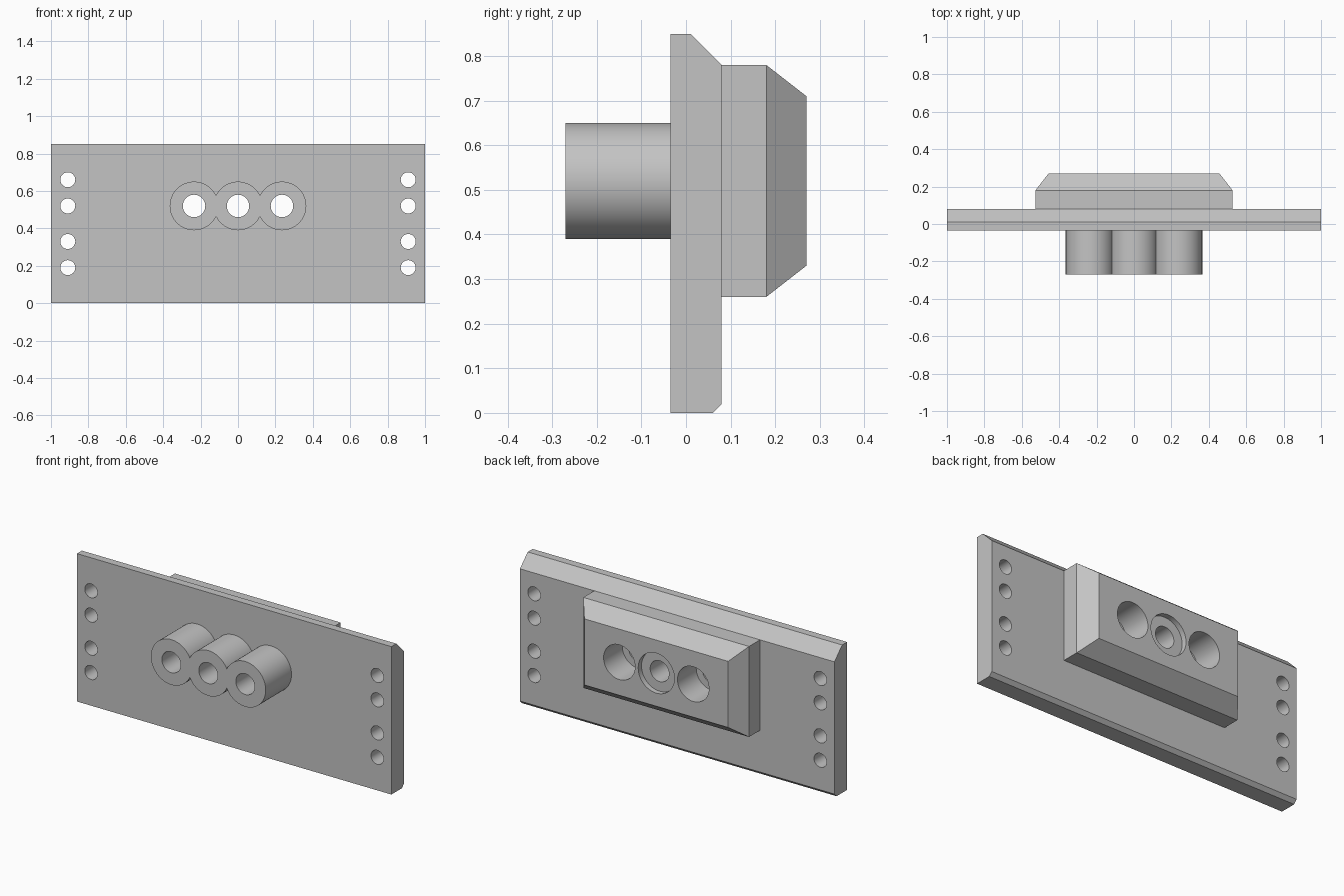
import bpy
import bmesh
from math import radians
from mathutils import Matrix

cube = bpy.data.objects.get("Cube")
if cube:
    bpy.data.objects.remove(cube, do_unlink=True)

grey = bpy.data.materials.new("plain grey")
grey.use_nodes = True
GREY = (0.55, 0.55, 0.55, 1)
grey.diffuse_color = GREY
grey.node_tree.nodes["Principled BSDF"].inputs["Base Color"].default_value = GREY


def finish(name, bm):
    bmesh.ops.recalc_face_normals(bm, faces=bm.faces)
    mesh = bpy.data.meshes.new(name)
    bm.to_mesh(mesh)
    bm.free()
    mesh.materials.append(grey)
    obj = bpy.data.objects.new(name, mesh)
    bpy.context.collection.objects.link(obj)
    return obj


def loft(name, rings):
    """Join rings of points into a capped solid."""
    bm = bmesh.new()
    loops = [[bm.verts.new(p) for p in ring] for ring in rings]
    n = len(loops[0])
    for a, b in zip(loops, loops[1:]):
        for i in range(n):
            j = (i + 1) % n
            bm.faces.new((a[i], a[j], b[j], b[i]))
    bm.faces.new(loops[0])
    bm.faces.new(loops[-1])
    return finish(name, bm)


def rod(name, x, z, radius, y0, y1, segments=48):
    """Cylinder lying along y."""
    bm = bmesh.new()
    place = Matrix.Translation((x, (y0 + y1) / 2, z)) @ Matrix.Rotation(radians(90), 4, "X")
    bmesh.ops.create_cone(bm, cap_ends=True, segments=segments, radius1=radius,
                          radius2=radius, depth=y1 - y0, matrix=place)
    return finish(name, bm)


def combine(target, other, operation):
    mod = target.modifiers.new(operation.lower(), "BOOLEAN")
    mod.operation = operation
    mod.solver = "EXACT"
    mod.object = other
    bpy.context.view_layer.objects.active = target
    bpy.ops.object.modifier_apply(modifier=mod.name)
    bpy.data.objects.remove(other, do_unlink=True)


# Long mounting plate with chamfered back edges
profile = [(-0.035, 0), (0.06, 0), (0.08, 0.02), (0.08, 0.78), (0.01, 0.85), (-0.035, 0.85)]
body = loft("mounting_plate", [[(x, y, z) for y, z in profile] for x in (-1, 1)])


# Raised back block with sloping rim
def rectangle(half, y, z0, z1):
    return [(-half, y, z0), (half, y, z0), (half, y, z1), (-half, y, z1)]


block = loft("back_block", [rectangle(0.527, 0.03, 0.26, 0.78),
                            rectangle(0.527, 0.18, 0.26, 0.78),
                            rectangle(0.457, 0.27, 0.33, 0.71)])
combine(body, block, "UNION")

# Three overlapping front tubes
BORE_Z = 0.52
bores = (-0.235, 0, 0.235)
for x in bores:
    combine(body, rod("front_tube", x, BORE_Z, 0.13, -0.27, 0.02, 64), "UNION")

# Through bores, deep outer counterbores and a shallow middle one
for x in bores:
    combine(body, rod("bore_cutter", x, BORE_Z, 0.06, -0.5, 0.5), "DIFFERENCE")
    radius, floor = (0.1, 0.10) if x else (0.115, 0.24)
    combine(body, rod("counterbore_cutter", x, BORE_Z, radius, floor, 0.5), "DIFFERENCE")

# Screw holes at both ends
for x in (-0.91, 0.91):
    for z in (0.19, 0.33, 0.52, 0.66):
        combine(body, rod("screw_hole_cutter", x, z, 0.04, -0.5, 0.5, 32), "DIFFERENCE")

bpy.ops.object.select_all(action="DESELECT")
body.select_set(True)
bpy.context.view_layer.objects.active = body
bpy.ops.object.shade_smooth_by_angle(angle=radians(25))
